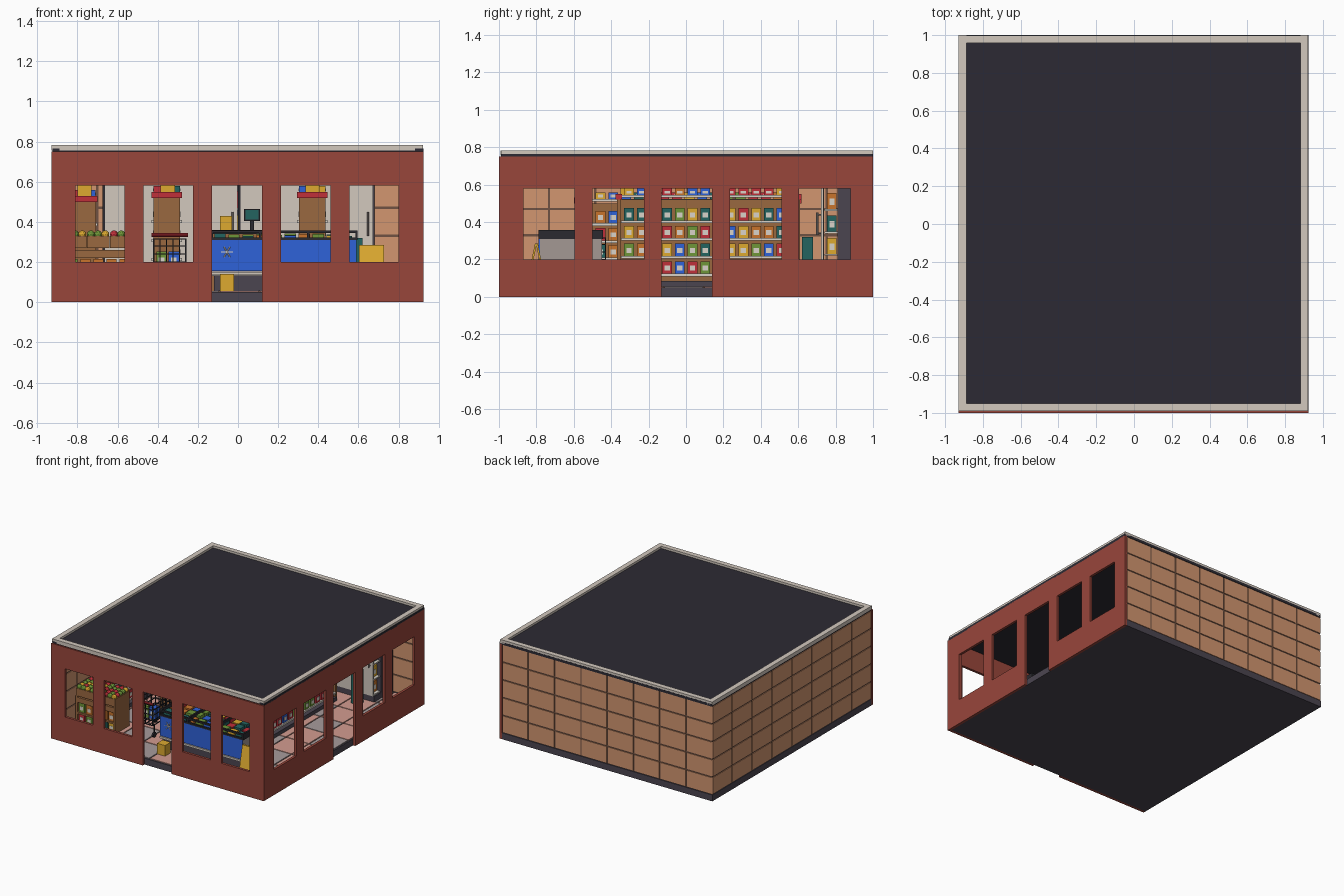
import bpy, bmesh, random
from mathutils import Matrix, Vector

if "Cube" in bpy.data.objects:
    bpy.data.objects.remove(bpy.data.objects["Cube"])
random.seed(4)

HEX = dict(red_brick='99463B', tan='D29670', mortar='6E5142', slab='4B4550', roof='2C2A33', trim='D2C8BE',
           pink='D39C90', stone='A89C9C', wood='9A6840', dark='2B2A30', white='DAD4CA', blue='2F62D8',
           red='C0303A', yellow='DDAA30', green='6E9638', teal='236460', steel='A39894', orange='C8742C')
mats, parts = {}, {}

def mat(c):
    if c not in mats:
        m = bpy.data.materials.new(c)
        rgb = [int(HEX[c][i:i + 2], 16) / 255 for i in (0, 2, 4)]
        m.diffuse_color = [((v + .055) / 1.055) ** 2.4 if v > .04 else v / 12.92 for v in rgb] + [1]
        m.use_nodes = True
        m.node_tree.nodes["Principled BSDF"].inputs["Base Color"].default_value = m.diffuse_color
        mats[c] = m
    return mats[c]

def part(name, color):
    return parts.setdefault(name, (bmesh.new(), color))[0]

def box(name, color, x0, x1, y0, y1, z0, z1):
    m = Matrix.Translation(((x0 + x1) / 2, (y0 + y1) / 2, (z0 + z1) / 2))
    bmesh.ops.create_cube(part(name, color), size=1, matrix=m @ Matrix.Diagonal((x1 - x0, y1 - y0, z1 - z0, 1)))

def ball(name, color, x, y, z, r):
    bmesh.ops.create_icosphere(part(name, color), subdivisions=2, radius=r, matrix=Matrix.Translation((x, y, z)))

def cyl(name, color, p, q, r, n=10):
    p, q = Vector(p), Vector(q)
    rot = (q - p).to_track_quat('Z', 'Y').to_matrix().to_4x4()
    bmesh.ops.create_cone(part(name, color), cap_ends=True, segments=n, radius1=r, radius2=r,
                          depth=(q - p).length, matrix=Matrix.Translation((p + q) / 2) @ rot)

def pierced_wall(name, us, place, push):
    # grid of faces without the window and door cells, then extruded to thickness
    bm = part(name, 'red_brick')
    zs = [0, .2, .58, .75]
    v = [[bm.verts.new(place(u, z)) for z in zs] for u in us]
    fs = []
    for i in range(len(us) - 1):
        for j in range(3):
            door = i == 5
            if i % 2 == 1 and (j == 1 or (door and j == 0)):
                continue
            fs.append(bm.faces.new((v[i][j], v[i + 1][j], v[i + 1][j + 1], v[i][j + 1])))
    r = bmesh.ops.extrude_face_region(bm, geom=fs, use_keep_orig=True)
    bmesh.ops.translate(bm, vec=push, verts=[g for g in r['geom'] if isinstance(g, bmesh.types.BMVert)])
    for w in [w for w in bm.verts if not w.link_faces]:
        bm.verts.remove(w)
    bmesh.ops.recalc_face_normals(bm, faces=bm.faces)

# Red street walls with windows and doors
pierced_wall('front_wall', [-.93, -.81, -.565, -.47, -.225, -.13, .12, .215, .46, .555, .80, .925],
             lambda u, z: (u, -1, z), (0, .02, 0))
pierced_wall('right_wall', [-.98, -.87, -.595, -.5, -.225, -.13, .14, .235, .51, .605, .88, 1],
             lambda u, z: (.925, u, z), (-.02, 0, 0))

# Floor slab with tiles
box('floor_slab', 'slab', -.93, .905, -.98, 1, 0, .05)
n = 9
for i in range(n):
    for j in range(n):
        x, y, s, t = -.88 + i * .198, -.97 + j * .214, .19, .206
        c = 'stone' if (i + j) % 3 == 0 else 'pink'
        box('floor_tiles_' + c, c, x, x + s, y, y + t, .048, .056)

# Tiled back and left walls
box('back_wall', 'mortar', -.925, .905, .965, .993, .05, .75)
box('left_wall', 'mortar', -.925, -.897, -.98, .965, .05, .75)
for r in range(5):
    z = .05 + r * .14
    for i in range(8):
        x, y = -.93 + i * .2294, -.98 + i * .2475
        box('back_wall_tiles', 'tan', x + .006, x + .2234, .96, .998, z + .006, z + .134)
        box('left_wall_tiles', 'tan', -.93, -.892, y + .006, y + .2415, z + .006, z + .134)

# Roof and pale parapet trim
box('roof', 'roof', -.925, .925, -.99, 1, .745, .765)
for s in (-1, 1):
    x, y = s * .905 - .003, s * .975 + .004
    box('roof_trim', 'trim', x - .02, x + .02, -.99, 1, .755, .782)
    box('roof_trim', 'trim', -.888, .882, y - .02, y + .02, .755, .782)

GOODS = ['red', 'yellow', 'blue', 'green', 'teal', 'orange']

def product(x, y, z, w, h, face):
    # boxed product with a pale label on the side it faces
    c = random.choice(GOODS)
    box('products_' + c, c, x - w, x + w, y - w, y + w, z, z + h)
    l = w * .55
    fx, fy = face
    cx, cy = x + fx * w, y + fy * w
    box('product_labels', 'white', cx - (l if fy else .002), cx + (l if fy else .002),
        cy - (l if fx else .002), cy + (l if fx else .002), z + h * .25, z + h * .65)

# Three shelf aisles with end panels and red caps
def aisle(x, w, y0, y1, top):
    k = top / .52
    box('aisle_bases', 'slab', x - w, x + w, y0, y1, .056, .085)
    box('aisle_backs', 'wood', x - .012, x + .012, y0, y1, .085, top)
    for y in (y0, y1):
        box('aisle_ends', 'wood', x - w + .008, x + w - .008, y - .01, y + .01, .056, top)
        box('aisle_end_caps', 'red', x - w, x + w, y - .018, y + .018, top, top + .03)
    for z in (.11, .205, .30, .395, .53):
        z *= k
        box('aisle_shelves', 'white', x - w, x + w, y0 + .012, y1 - .012, z, z + .014)
        num = int((y1 - y0 - .04) / .068)
        for i in range(num):
            for s in (-1, 1):
                product(x + s * (w - .035), y0 + .055 + i * .068, z + .014, .026, .066 if z < .5 else .035, (s, 0))

aisle(-.765, .065, -.58, .60, .50)
aisle(-.355, .075, -.36, .60, .52)
aisle(.37, .075, -.36, .60, .52)

# Chest freezer with a snow star, rim and packed goods
box('freezer_base', 'slab', -.12, .58, -.77, -.46, .056, .13)
box('freezer_body', 'steel', -.13, .59, -.78, -.45, .13, .31)
box('freezer_front', 'blue', -.13, .59, -.788, -.778, .155, .31)
box('freezer_front_strip', 'trim', -.13, .59, -.79, -.778, .135, .15)
for a in ((-.788, -.773), (-.458, -.443)):
    box('freezer_rim', 'dark', -.135, .595, a[0], a[1], .31, .322)
    box('freezer_rail', 'dark', -.135, .595, a[0], a[1], .345, .358)
for x in (-.13, .11, .35, .59):
    box('freezer_rail', 'dark', x - .006, x + .006, -.788, -.443, .31, .358)
for i in range(10):
    for j in range(4):
        c = random.choice(GOODS)
        x, y = -.09 + i * .07, -.73 + j * .077
        box('products_' + c, c, x - .028, x + .028, y - .03, y + .03, .30, random.uniform(.325, .342))
for d in ((.03, 0), (.015, .026), (-.015, .026)):
    cyl('snow_star', 'white', (-.055 - d[0], -.79, .25 - d[1]), (-.055 + d[0], -.79, .25 + d[1]), .003, 6)

# Produce stand with crates of fruit and lower shelves
for x in (-.87, -.755, -.64):
    box('produce_crates', 'wood', x + .003, x + .115, -.78, -.60, .27, .33)
    c = random.choice(['red', 'green', 'orange'])
    for i in range(3):
        for j in range(5):
            c = random.choice(['red', 'green', 'green', 'red', 'yellow'])
            ball('fruit_' + c, c, x + .022 + i * .036, -.762 + j * .036, .338, .02)
for z in (.056, .13, .22):
    box('produce_stand', 'wood', -.87, -.525, -.78, -.60, z, z + (.04 if z > .2 else .014))
for x in (-.87, -.54):
    box('produce_stand', 'wood', x, x + .015, -.78, -.60, .056, .27)
for z in (.07, .144):
    for i in range(5):
        product(-.825 + i * .065, -.745, z, .025, .055 if z < .1 else .07, (0, -1))

# Shopping trolley
X0, X1, Y0, Y1 = -.42, -.26, -.69, -.43
for z in (.16, .20, .24, .28, .315):
    for y in (Y0, Y1):
        box('trolley_wires', 'dark', X0, X1, y - .003, y + .003, z - .003, z + .003)
    for x in (X0, X1):
        box('trolley_wires', 'dark', x - .003, x + .003, Y0, Y1, z - .003, z + .003)
for i in range(6):
    x, y = X0 + i * .032, Y0 + i * .052
    for yy in (Y0, Y1):
        box('trolley_wires', 'dark', x - .003, x + .003, yy - .003, yy + .003, .16, .315)
    for xx in (X0, X1):
        box('trolley_wires', 'dark', xx - .003, xx + .003, y - .003, y + .003, .16, .315)
    box('trolley_wires', 'dark', x - .003, x + .003, Y0, Y1, .157, .163)
for x in (X0 + .01, X1 - .01):
    for y in (Y0 + .03, Y1 - .02):
        cyl('trolley_frame', 'dark', (x, y, .08), (x, y, .16), .005, 8)
        cyl('trolley_wheels', 'dark', (x - .007, y, .076), (x + .007, y, .076), .02, 14)
cyl('trolley_handle', 'red', (X0 - .01, Y0 - .015, .335), (X1 + .01, Y0 - .015, .335), .009)
for x in (-.38, -.32):
    product(x, -.58, .163, .027, .09, (0, -1))

# Checkout counter with register and carton
box('checkout_counter', 'wood', -.13, .16, -.34, -.14, .056, .34)
box('checkout_top', 'dark', -.14, .17, -.35, -.13, .34, .36)
box('register_stand', 'dark', .06, .08, -.25, -.23, .36, .42)
box('register_screen', 'dark', .03, .11, -.26, -.24, .405, .465)
box('register_display', 'teal', .037, .103, -.263, -.259, .412, .458)
box('counter_carton', 'yellow', -.09, -.03, -.28, -.22, .36, .43)

# Loose cartons and slanted floor sign
box('floor_carton', 'yellow', -.09, -.02, -.88, -.81, .056, .14)
for s in (-1, 1):
    m = Matrix.Translation((.665, -.80 + s * .026, .17)) @ Matrix.Rotation(s * .2, 4, 'X')
    bmesh.ops.create_cube(part('floor_sign', 'yellow'), size=1, matrix=m @ Matrix.Diagonal((.125, .01, .235, 1)))
for x, y in ((-.35, -.32), (.37, -.32), (-.765, -.54)):
    box('top_cartons', 'yellow', x - .035, x + .035, y - .03, y + .03, .53, .585)

# Upright coolers along the back wall
box('cooler_body', 'slab', -.67, .68, .81, .96, .056, .66)
box('cooler_plinth', 'slab', -.67, .68, .725, .81, .056, .1)
box('cooler_header', 'slab', -.67, .68, .72, .81, .61, .66)
for z in (.1, .22, .34, .46):
    box('cooler_shelves', 'white', -.66, .67, .74, .81, z, z + .01)
    for i in range(19):
        product(-.62 + i * .069, .78, z + .01, .025, .085, (1, 0))
for i in range(4):
    x = -.67 + i * .3375
    box('cooler_doors', 'trim', x + .008, x + .33, .722, .734, .1, .61)
    box('cooler_door_seams', 'dark', x - .004, x + .008, .722, .738, .1, .61)
    hx = x + .305
    cyl('cooler_handles', 'steel', (hx, .702, .33), (hx, .702, .45), .006)
    for z in (.34, .44):
        cyl('cooler_handles', 'steel', (hx, .702, z), (hx, .724, z), .004, 6)
box('waste_bin', 'teal', .55, .62, .62, .68, .056, .32)

# Turn every collected part into an object
for name, (bm, color) in parts.items():
    me = bpy.data.meshes.new(name)
    bm.to_mesh(me)
    bm.free()
    me.materials.append(mat(color))
    bpy.context.collection.objects.link(bpy.data.objects.new(name, me))
